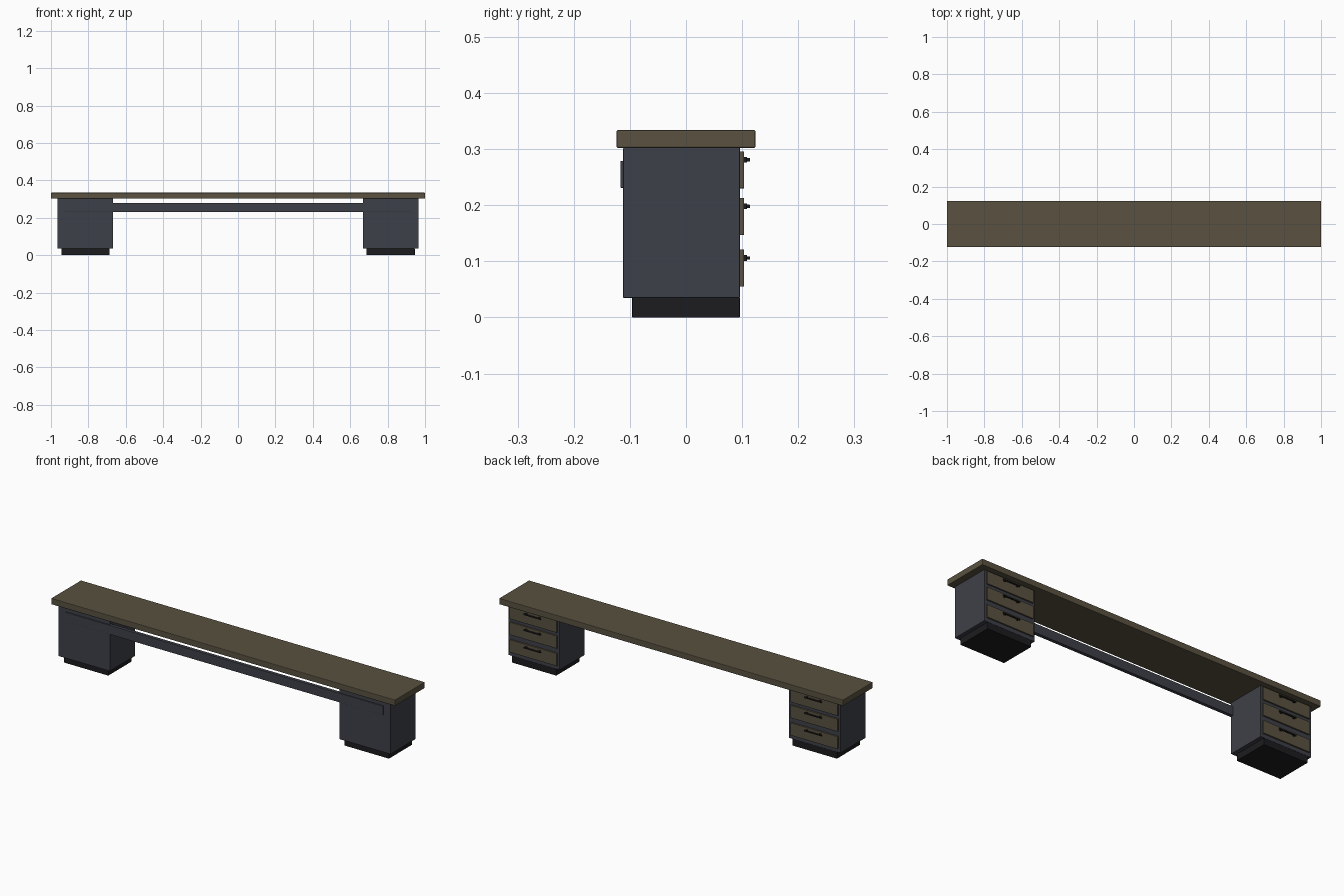
import bpy

if "Cube" in bpy.data.objects:
    bpy.data.objects.remove(bpy.data.objects["Cube"])


def material(name, rgb):
    m = bpy.data.materials.new(name)
    m.diffuse_color = (*rgb, 1)
    m.use_nodes = True
    m.node_tree.nodes["Principled BSDF"].inputs["Base Color"].default_value = m.diffuse_color
    return m


WOOD = material("dark_wood", (0.10, 0.083, 0.052))
GREY = material("slate_grey", (0.048, 0.051, 0.065))
BLACK = material("black", (0.012, 0.012, 0.014))


def box(name, x, y, z, mat, bevel=0.0):
    """Box from (min, max) ranges, with optional small rounded edges."""
    bpy.ops.mesh.primitive_cube_add(
        size=1, location=[(a + b) / 2 for a, b in (x, y, z)])
    ob = bpy.context.object
    ob.name = name
    ob.scale = [b - a for a, b in (x, y, z)]
    bpy.ops.object.transform_apply(location=False, rotation=False, scale=True)
    ob.data.materials.append(mat)
    if bevel:
        mod = ob.modifiers.new("bevel", 'BEVEL')
        mod.width = bevel
        mod.segments = 2
    return ob


# Desktop and front panel
box("desktop", (-1, 1), (-0.124, 0.124), (0.302, 0.334), WOOD, 0.003)
box("front_panel", (-0.925, 0.925), (-0.117, -0.099), (0.231, 0.279), GREY, 0.001)

for side, cx in (("left", -0.816), ("right", 0.816)):
    # Pedestal cabinet and recessed plinth
    box(f"{side}_plinth", (cx - 0.129, cx + 0.129), (-0.096, 0.096), (0, 0.035), BLACK, 0.001)
    box(f"{side}_cabinet", (cx - 0.149, cx + 0.149), (-0.112, 0.096), (0.035, 0.302), GREY, 0.001)
    # Drawer fronts, each with a bar handle on two posts
    for i, z in enumerate((0.088, 0.180, 0.263), 1):
        box(f"{side}_drawer_{i}", (cx - 0.137, cx + 0.137), (0.094, 0.1035),
            (z - 0.033, z + 0.033), WOOD, 0.001)
        h = z + 0.018
        box(f"{side}_handle_bar_{i}", (cx - 0.05, cx + 0.05), (0.108, 0.114),
            (h - 0.003, h + 0.003), BLACK, 0.001)
        for end, px in (("a", cx - 0.038), ("b", cx + 0.038)):
            box(f"{side}_handle_post_{i}_{end}", (px - 0.005, px + 0.005),
                (0.102, 0.109), (h - 0.005, h + 0.005), BLACK)
